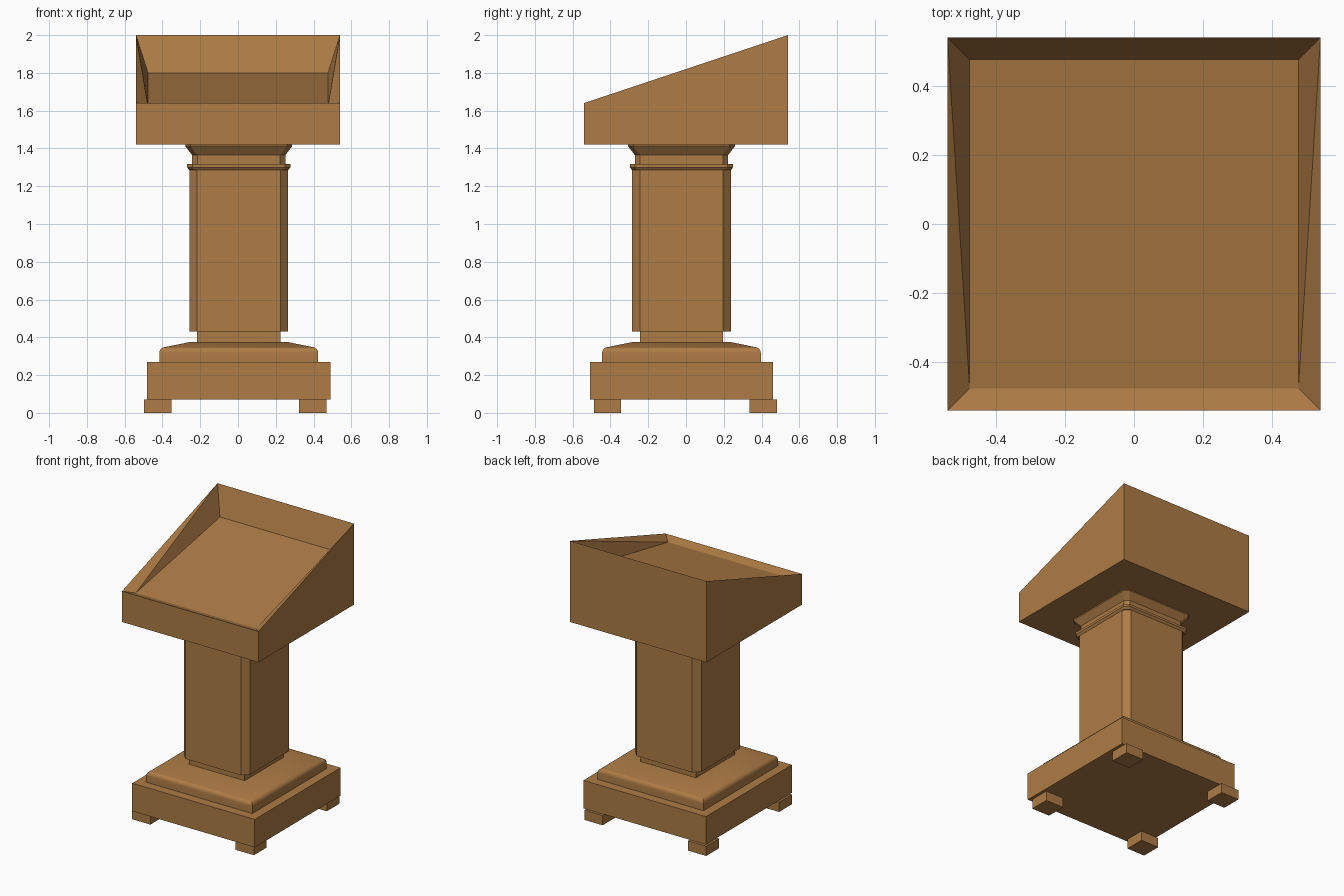
import bpy, bmesh, math

if "Cube" in bpy.data.objects:
    bpy.data.objects.remove(bpy.data.objects["Cube"])

wood = bpy.data.materials.new("brown wood")
wood.diffuse_color = (0.42, 0.20, 0.06, 1)
wood.use_nodes = True
wood.node_tree.nodes["Principled BSDF"].inputs["Base Color"].default_value = wood.diffuse_color

CX, CY = 0.004, -0.024   # column and base sit slightly off the desk's centre


def finish(name, bm):
    bmesh.ops.recalc_face_normals(bm, faces=bm.faces[:])
    me = bpy.data.meshes.new(name)
    bm.to_mesh(me)
    bm.free()
    me.materials.append(wood)
    ob = bpy.data.objects.new(name, me)
    bpy.context.collection.objects.link(ob)
    return ob


def ring(h, c):
    """Square outline of half-width h with corners cut by c."""
    if c == 0:
        return [(h, -h), (h, h), (-h, h), (-h, -h)]
    a = h - c
    return [(a, -h), (h, -a), (h, a), (a, h), (-a, h), (-h, a), (-h, -a), (-a, -h)]


def stack(name, profile, chamfer=0, cx=CX, cy=CY):
    """Loft square outlines through (half_width, z) steps and cap both ends."""
    bm = bmesh.new()
    loops = [[bm.verts.new((cx + x, cy + y, z)) for x, y in ring(h, chamfer)]
             for h, z in profile]
    n = len(loops[0])
    for a, b in zip(loops, loops[1:]):
        for i in range(n):
            j = (i + 1) % n
            bm.faces.new((a[i], a[j], b[j], b[i]))
    bm.faces.new(loops[0][::-1])
    bm.faces.new(loops[-1])
    return finish(name, bm)


# Feet
for sx, x in (("left", -0.4245), ("right", 0.3955)):
    for sy, y in (("front", -0.4155), ("back", 0.4085)):
        stack(f"{sy}_{sx}_foot", [(0.072, 0), (0.072, 0.07)], cx=x, cy=y)

# Plinth, and moulding with a rounded shoulder
stack("plinth", [(0.485, 0.07), (0.485, 0.27)])
shoulder = [(0.39 + 0.03 * math.cos(t), 0.318 + 0.03 * math.sin(t))
            for t in (math.radians(15 * k) for k in range(6))]
moulding = stack("base_moulding", [(0.42, 0.27)] + shoulder + [(0.26, 0.375)])
bpy.context.view_layer.objects.active = moulding
moulding.select_set(True)
bpy.ops.object.shade_smooth_by_angle(angle=math.radians(30))

# Column
stack("column_foot", [(0.22, 0.375), (0.22, 0.43)])
stack("column", [(0.262, 0.43), (0.262, 1.285)], 0.042)
stack("capital", [(0.262, 1.285), (0.273, 1.30), (0.273, 1.317), (0.247, 1.317),
                  (0.247, 1.365), (0.283, 1.412), (0.283, 1.42)], 0.028)

# Slanted desk box with recessed reading surface
bm = bmesh.new()


def quad(h, z_front, z_back):
    return [bm.verts.new((x, y, z)) for x, y, z in
            ((-h, -h, z_front), (h, -h, z_front), (h, h, z_back), (-h, h, z_back))]


bottom, rim, floor = quad(0.54, 1.42, 1.42), quad(0.54, 1.64, 2.0), quad(0.476, 1.62, 1.80)
bm.faces.new(bottom[::-1])
bm.faces.new(floor)
for i in range(4):
    j = (i + 1) % 4
    bm.faces.new((bottom[i], bottom[j], rim[j], rim[i]))
    if i % 2 == 0:      # front and back inner walls
        bm.faces.new((rim[i], rim[j], floor[j], floor[i]))
for a, b in ((1, 2), (0, 3)):   # twisted side walls, split rim-back to floor-front
    bm.faces.new((rim[a], rim[b], floor[a]))
    bm.faces.new((rim[b], floor[b], floor[a]))
finish("desk_box", bm)
